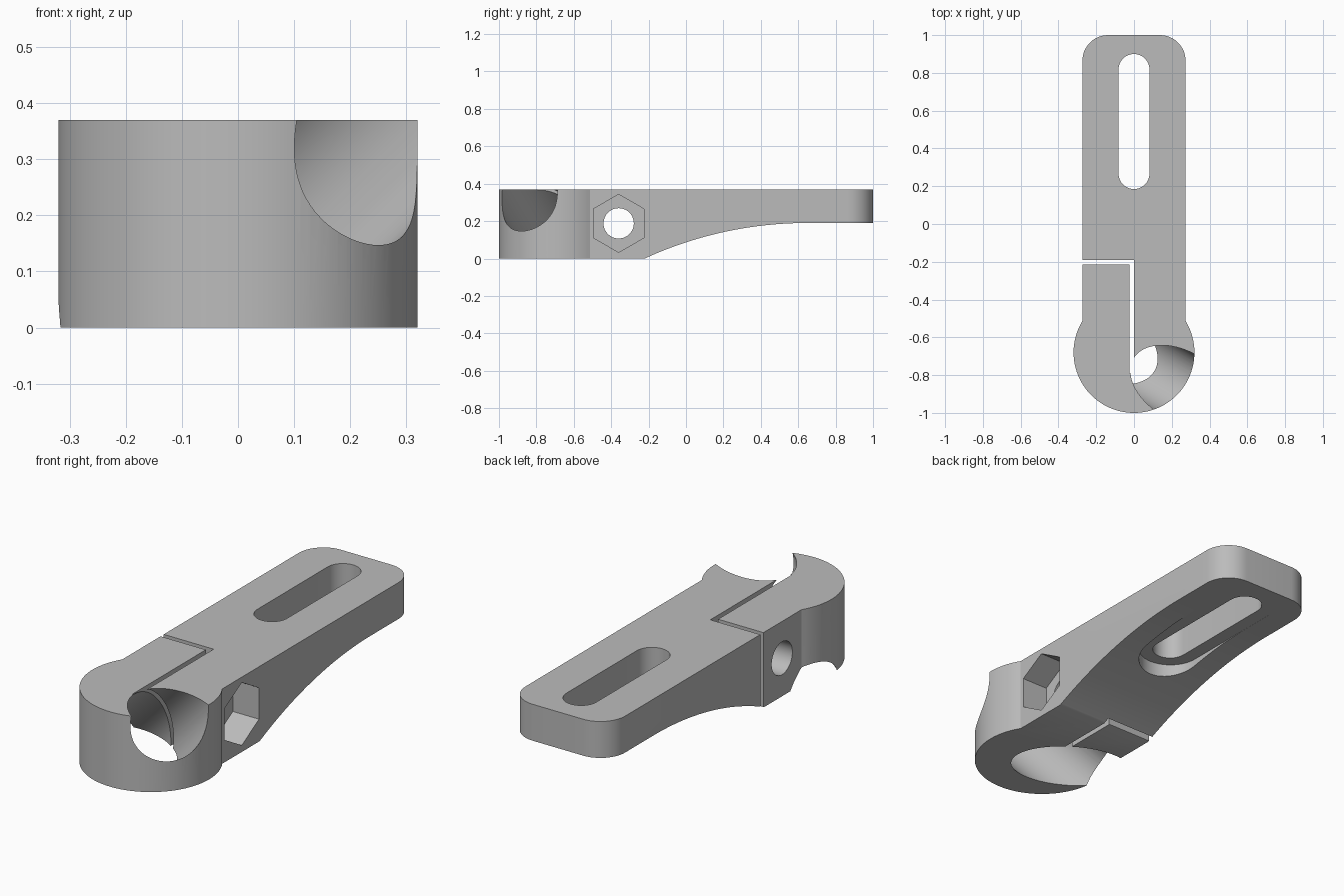
import bpy, bmesh
from math import sin, cos, tan, pi, radians, sqrt, asin
from mathutils import Vector, Matrix

if "Cube" in bpy.data.objects:
    bpy.data.objects.remove(bpy.data.objects["Cube"])

TOP, HALF, RING_R, RING_Y = 0.37, 0.273, 0.32, -0.68
ARM_Z, CORNER = 0.19, 0.135

grey = bpy.data.materials.new("plain grey")
grey.use_nodes = True
colour = (0.5, 0.5, 0.5, 1)
grey.diffuse_color = colour
grey.node_tree.nodes["Principled BSDF"].inputs["Base Color"].default_value = colour


def arc(cx, cy, r, start, end, n):
    return [(cx + r * cos(start + (end - start) * i / n),
             cy + r * sin(start + (end - start) * i / n)) for i in range(n + 1)]


def prism(name, points, low, high, place=Matrix()):
    """Extrude a flat outline along local z, then place it."""
    bm = bmesh.new()
    face = bm.faces.new([bm.verts.new((x, y, low)) for x, y in points])
    new = bmesh.ops.extrude_face_region(bm, geom=[face])["geom"]
    bmesh.ops.translate(bm, vec=(0, 0, high - low),
                        verts=[v for v in new if isinstance(v, bmesh.types.BMVert)])
    bm.transform(place)
    bmesh.ops.recalc_face_normals(bm, faces=bm.faces)
    mesh = bpy.data.meshes.new(name)
    bm.to_mesh(mesh)
    bm.free()
    mesh.materials.append(grey)
    obj = bpy.data.objects.new(name, mesh)
    bpy.context.collection.objects.link(obj)
    return obj


def cut(target, cutter):
    cutter.hide_render = True
    mod = target.modifiers.new("cut", "BOOLEAN")
    mod.operation, mod.solver, mod.object = "DIFFERENCE", "EXACT", cutter
    bpy.context.view_layer.objects.active = target
    bpy.ops.object.modifier_apply(modifier=mod.name)
    bpy.data.objects.remove(cutter)


def slot(r, y0, y1):
    return arc(0, y1 - r, r, 0, pi, 24) + arc(0, y0 + r, r, pi, 2 * pi, 24)


# Plan outline: round clamp head running into a straight arm
neck = asin(HALF / RING_R)
head = arc(0, RING_Y, RING_R, pi / 2 + neck, 5 * pi / 2 - neck, 72)
tip = (arc(HALF - CORNER, 1 - CORNER, CORNER, 0, pi / 2, 12)
       + arc(CORNER - HALF, 1 - CORNER, CORNER, pi / 2, pi, 12))
body = prism("clamp_arm", head + tip, 0, TOP)

# Local x, y, z of a side profile become world y, z, x
side = Matrix(((0, 0, 1, 0), (1, 0, 0, 0), (0, 1, 0, 0), (0, 0, 0, 1)))

# Curved underside thinning the arm
sweep_r, flat_y = 2.09, 0.65
curve = arc(flat_y, ARM_Z - sweep_r, sweep_r, pi / 2 + 0.45, pi / 2, 36)
cut(body, prism("underside_cutter",
                curve + [(1.2, ARM_Z), (1.2, -0.2), (curve[0][0], -0.2)], -0.5, 0.5, side))

# Adjusting slot with a wider flat recess beneath
cut(body, prism("recess_cutter", slot(0.15, 0.12, 0.97), -0.1, ARM_Z + 0.0005))
cut(body, prism("slot_cutter", slot(0.082, 0.185, 0.9), -0.1, 0.5))

# Slanted bore through the clamp head
heading, rise = radians(-30), radians(40)
axis = Vector((cos(heading) * cos(rise), sin(heading) * cos(rise), sin(rise)))
centre = Vector((0.053, -0.745, TOP / 2))
place = Matrix.Translation(centre) @ axis.to_track_quat("Z", "Y").to_matrix().to_4x4()
cut(body, prism("bore_cutter", arc(0, 0, 0.183, 0, 2 * pi, 96)[:-1], -0.9, 0.9, place))

# L-shaped split that lets the clamp close
cut(body, prism("split_cutter", [(0, -0.19), (-0.5, -0.19), (-0.5, -0.215), (-0.025, -0.215),
                                 (-0.025, -0.79), (0, -0.79)], -0.1, 0.5))

# Cross bolt hole and hexagonal nut pocket
bolt_y, bolt_z = -0.36, 0.188
cut(body, prism("bolt_hole_cutter", arc(bolt_y, bolt_z, 0.081, 0, 2 * pi, 48)[:-1], -0.5, 0.5, side))
cut(body, prism("nut_pocket_cutter", arc(bolt_y, bolt_z, 0.155, pi / 6, 13 * pi / 6, 6)[:-1],
                0.13, 0.5, side))

bpy.ops.object.select_all(action="DESELECT")
body.select_set(True)
bpy.context.view_layer.objects.active = body
bpy.ops.object.shade_smooth_by_angle(angle=radians(25))
